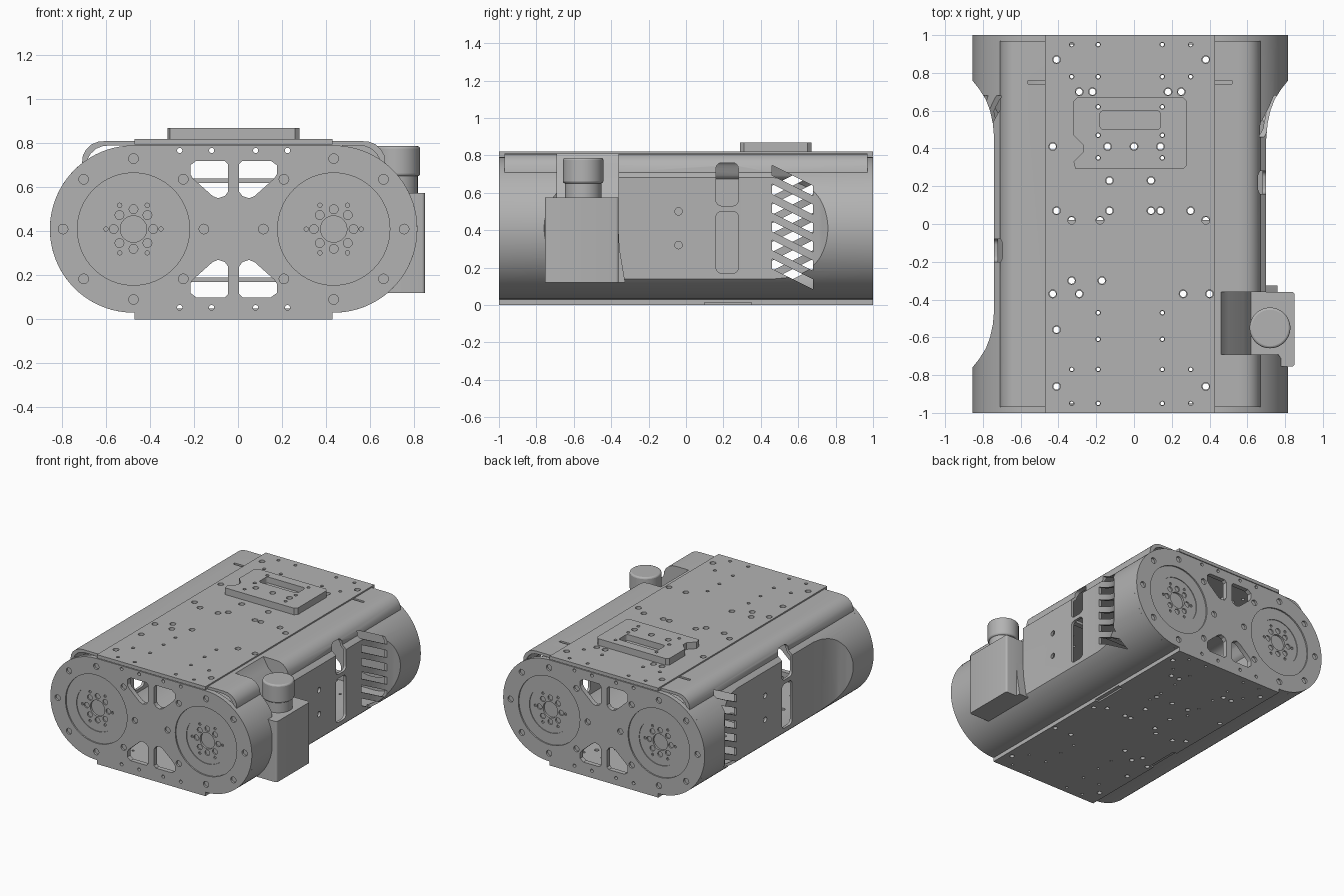
import bpy, bmesh
from math import cos, sin, pi, radians
from mathutils import Matrix

cube = bpy.data.objects.get("Cube")
if cube:
    bpy.data.objects.remove(cube, do_unlink=True)

grey = bpy.data.materials.new("machined grey")
grey.use_nodes = True
GREY = (0.45, 0.45, 0.45, 1)
grey.diffuse_color = GREY
grey.node_tree.nodes["Principled BSDF"].inputs["Base Color"].default_value = GREY

MID, HALF, MID_Z, RADIUS = -0.02, 0.455, 0.41, 0.38
AXES = {"x": lambda p, q, t: (t, p, q),
        "y": lambda p, q, t: (p, t, q),
        "z": lambda p, q, t: (p, q, t)}


# ---- helpers: every solid is a list of prisms (points, axis, start, end)
def add_prism(bm, points, axis, start, end, spin=None):
    place = AXES[axis]
    loops = [[bm.verts.new(place(p, q, t)) for p, q in points] for t in (start, end)]
    bm.faces.new(loops[0])
    bm.faces.new(loops[1][::-1])
    n = len(points)
    for i in range(n):
        j = (i + 1) % n
        bm.faces.new((loops[0][i], loops[1][i], loops[1][j], loops[0][j]))


def solid(name, *prisms):
    bm = bmesh.new()
    for prism in prisms:
        add_prism(bm, *prism)
    bmesh.ops.recalc_face_normals(bm, faces=bm.faces)
    mesh = bpy.data.meshes.new(name)
    bm.to_mesh(mesh)
    bm.free()
    mesh.materials.append(grey)
    obj = bpy.data.objects.new(name, mesh)
    bpy.context.collection.objects.link(obj)
    return obj


def cut(target, cutter, keep=False):
    mod = target.modifiers.new("cut", "BOOLEAN")
    mod.operation, mod.solver, mod.object = "DIFFERENCE", "EXACT", cutter
    mod.use_self = True
    bpy.context.view_layer.objects.active = target
    bpy.ops.object.modifier_apply(modifier=mod.name)
    if not keep:
        bpy.data.objects.remove(cutter, do_unlink=True)


def finish(*objects):
    for obj in objects:
        bpy.ops.object.select_all(action="DESELECT")
        obj.select_set(True)
        bpy.context.view_layer.objects.active = obj
        bpy.ops.object.shade_smooth_by_angle(angle=radians(30))


def circle(x, y, r, n=16):
    return [(x + r * cos(2 * pi * i / n), y + r * sin(2 * pi * i / n)) for i in range(n)]


def rect(x0, x1, y0, y1, r=0.0):
    if not r:
        return [(x0, y0), (x1, y0), (x1, y1), (x0, y1)]
    corners = [(x1 - r, y1 - r), (x0 + r, y1 - r), (x0 + r, y0 + r), (x1 - r, y0 + r)]
    return [(cx + r * cos(a), cy + r * sin(a)) for k, (cx, cy) in enumerate(corners)
            for a in [(k + s / 4) * pi / 2 for s in range(5)]]


def both_sides(half):
    """Mirror a right-hand outline about the body's middle."""
    return [(MID + u, v) for u, v in half] + [(MID - u, v) for u, v in half[::-1]]


def stadium(r):
    return both_sides([(HALF + r * cos(a), MID_Z + r * sin(a))
                       for a in [pi / 2 - pi * i / 40 for i in range(41)]])


def shell_outline(inset):
    """Rounded side with a raised shoulder beside the top plate."""
    r = RADIUS - inset
    shoulder = [(0.58, 0.81), (0.615, 0.807), (0.645, 0.795), (0.67, 0.772), (0.685, 0.745)]
    arc = [radians(52 - 142 * i / 40) for i in range(41)]
    return both_sides([(u - inset, v - inset) for u, v in shoulder]
                      + [(HALF + r * cos(a), MID_Z + r * sin(a)) for a in arc])


def scoops(inset):
    curve = [(0.84, 0.765), (0.80, 0.715), (0.765, 0.66), (0.742, 0.6), (0.727, 0.53), (0.72, 0.45)]
    side = [(1.2, -0.765), (1.2, 0.765)] + curve + [(u, -v) for u, v in curve[::-1]]
    return [([(MID + s * (u - inset if u < 1 else u), v) for u, v in side], "z", -0.2, 1.2)
            for s in (1, -1)]


# ---- hollow body shell with scooped flat sides and a pocket for the side unit
body = solid("body_shell", (shell_outline(0), "y", -0.97, 0.97))
cut(body, solid("scoop_cutter", *scoops(0)))
hollow = solid("hollow_cutter", (shell_outline(0.02), "y", -1.2, 1.2))
cut(hollow, solid("inner_scoop_cutter", *scoops(0.02)))
cut(hollow, solid("pocket_block", ([(0.41, 0.9), (0.55, 0.65), (0.57, 0.54), (1.1, 0.54), (1.1, 0.9)],
                                   "y", -0.72, -0.33)))
cut(body, hollow)
cut(body, solid("pocket_cutter", ([(0.45, 0.83), (0.5, 0.74), (0.58, 0.67), (0.62, 0.57), (1, 0.57), (1, 0.83)],
                                  "y", -0.69, -0.36)))

# ---- side openings: slanted grille, tall slots, bolt holes
openings = []
for s, slot_y in ((1, 0.22), (-1, -0.14)):
    near, far = MID + s * 0.55, MID + s * 0.95
    for k in range(6):
        z, tilt = 0.165 + 0.1 * k, 0.055 * s
        openings.append(([(0.46, z + tilt - 0.027), (0.68, z - tilt - 0.027),
                          (0.68, z - tilt + 0.027), (0.46, z + tilt + 0.027)], "x", near, far))
    for low, high in ((0.17, 0.5), (0.53, 0.76)):
        openings.append((rect(slot_y - 0.06, slot_y + 0.06, low, high, 0.03), "x", near, far))
    for z in (0.32, 0.5):
        openings.append((circle(slot_y - 0.26 * s, z, 0.02), "x", near, far))
    # shallow slits beside the top plate
    a, b = sorted((MID + s * 0.44, MID + s * 0.54))
    openings.append((rect(a, b, 0.74, 0.76), "z", 0.77, 0.9))
cut(body, solid("opening_cutter", *openings))

# ---- top and bottom plates, raised mount
top_plate = solid("top_plate", (rect(-0.47, 0.43, -1, 1), "z", 0.795, 0.82))
bottom_plate = solid("bottom_plate", (rect(-0.47, 0.43, -1, 1), "z", 0, 0.035))
cut(bottom_plate, solid("notch_cutter", (rect(0.4, 0.5, 0.1, 0.35), "z", -0.1, 0.012),
                        (rect(-0.5, -0.44, -0.35, -0.1), "z", -0.1, 0.012)))
mount = solid("raised_mount", ([(-0.3, 0.67), (-0.32, 0.65), (-0.32, 0.47), (-0.27, 0.42), (-0.27, 0.38),
                                (-0.32, 0.33), (-0.31, 0.29), (0.26, 0.29), (0.28, 0.31),
                                (0.28, 0.65), (0.26, 0.67)], "z", 0.81, 0.87))
cut(mount, solid("mount_slot_cutter", (rect(-0.18, 0.14, 0.5, 0.6, 0.02), "z", 0.825, 1)))

# ---- drilled hole rows, keyed by their distance along the body
bolt_rows = {0.87: (-0.41, 0.38), 0.7: (-0.29, -0.22, 0.18, 0.25), 0.41: (-0.43, -0.14, 0, 0.14),
             0.23: (-0.13, 0.09), 0.07: (-0.41, -0.13, 0.09, 0.14, 0.3), 0.02: (-0.33, -0.18, 0.38),
             -0.3: (-0.33, -0.17), -0.37: (-0.43, -0.29, 0.26, 0.4), -0.56: (-0.41,),
             -0.86: (-0.41, 0.38)}
fine_rows = {y: (-0.33, -0.19, 0.15, 0.3) for y in (0.95, 0.78, -0.77, -0.95)}
fine_rows.update({y: (-0.19, 0.15) for y in (0.62, 0.47, 0.35, -0.47, -0.61)})
holes = []
for rows, r in ((bolt_rows, 0.021), (fine_rows, 0.012)):
    for y, xs in rows.items():
        for x in xs:
            holes.append((circle(x, y, r), "z", 0.75, 0.95))
            holes.append((circle(x, y, r * 0.8), "z", -0.1, 0.1))
drill = solid("hole_cutter", *holes)
for part in (body, top_plate, bottom_plate, mount):
    cut(part, drill, keep=True)
bpy.data.objects.remove(drill, do_unlink=True)


# ---- end plates with triangular windows, bolt circle and wheel hubs
def end_plate(name, s):
    outer, inner = s * 1.0, s * 0.965
    plate = solid(name + "_end_plate", (stadium(RADIUS), "y", inner, outer))
    window = [(0.025, 0.705), (0.04, 0.72), (0.17, 0.72), (0.197, 0.7), (0.197, 0.66), (0.185, 0.64),
              (0.095, 0.56), (0.07, 0.55), (0.04, 0.56), (0.025, 0.58)]
    cuts = []
    for side in (1, -1):
        for flip in (1, -1):
            cuts.append(([(MID + side * u, MID_Z + flip * (v - MID_Z)) for u, v in window],
                         "y", s * 0.9, s * 1.1))
            for u in (0.1, 0.245):
                cuts.append((circle(MID + side * u, MID_Z + flip * 0.357, 0.012), "y", s * 0.9, s * 1.1))
        cx = MID + side * HALF
        cuts.append((circle(cx, MID_Z, 0.255, 64), "y", s * 0.9, s * 1.1))
        for x, z in circle(cx, MID_Z, 0.32, 8):
            cuts.append((circle(x, z, 0.022), "y", s * 0.985, s * 1.1))
    cut(plate, solid("plate_cutter", *cuts))
    finish(plate)
    for side, label in ((1, "left"), (-1, "right")):
        cx = MID + side * HALF
        hub = solid(f"{name}_{label}_hub", (circle(cx, MID_Z, 0.256, 64), "y", s * 0.95, s * 0.99))
        bores = [(circle(cx, MID_Z, 0.06, 32), "y", s * 0.97, s * 1.1)]
        bores += [(circle(x, z, 0.02), "y", s * 0.975, s * 1.1) for x, z in circle(cx, MID_Z, 0.09, 8)]
        bores += [(circle(x, z, 0.01, 8), "y", s * 0.975, s * 1.1) for x, z in circle(cx, MID_Z, 0.125, 6)]
        cut(hub, solid("recess_cutter", (circle(cx, MID_Z, 0.17, 48), "y", s * 0.985, s * 1.1)))
        cut(hub, solid("bore_cutter", *bores))
        finish(hub)


end_plate("front", -1)
end_plate("back", 1)

# ---- inner cross rails
rails = solid("inner_rails", (rect(-0.6, 0.56, 0.62, 0.64), "y", -0.02, 0.02),
              (rect(-0.6, 0.56, 0.17, 0.19), "y", -0.02, 0.02))

# ---- side unit: housing, flared foot and turret
housing = solid("side_housing", (rect(0.64, 0.85, -0.755, -0.36, 0.015), "z", 0.12, 0.575))
flare = solid("housing_flare", ([(-0.37, 0.56), (-0.355, 0.3), (-0.325, 0.12), (-0.37, 0.12)], "x", 0.64, 0.76))
turret = solid("turret_stem", (circle(0.72, -0.55, 0.097, 48), "z", 0.56, 0.66))
cap = solid("turret_cap", (circle(0.72, -0.55, 0.108, 48), "z", 0.65, 0.787))
bevel = cap.modifiers.new("rounded_rim", "BEVEL")
bevel.width, bevel.segments, bevel.limit_method = 0.012, 3, "ANGLE"

finish(body, top_plate, bottom_plate, mount, housing, flare, turret, cap, rails)
